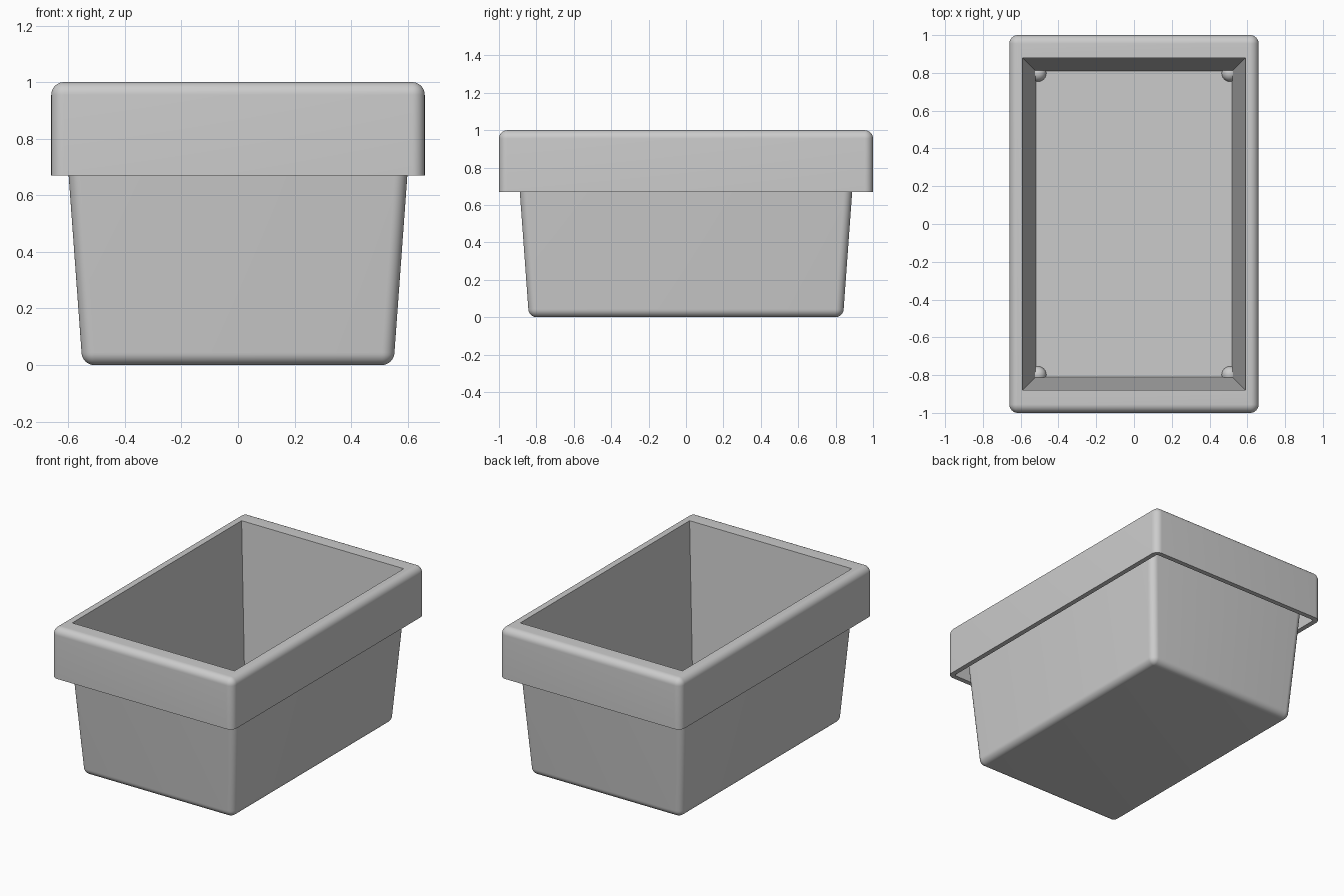
import bpy, bmesh, math

cube = bpy.data.objects.get("Cube")
if cube:
    bpy.data.objects.remove(cube, do_unlink=True)

R = 0.045      # edge fillet radius
SEG = 8        # segments per quarter round

grey = bpy.data.materials.new("light grey plastic")
grey.use_nodes = True
colour = (0.6, 0.6, 0.6, 1.0)
grey.diffuse_color = colour
grey.node_tree.nodes["Principled BSDF"].inputs["Base Color"].default_value = colour


def finish(bm, name):
    """Turn a bmesh into a smooth-shaded object with sharp creases."""
    mesh = bpy.data.meshes.new(name)
    bm.to_mesh(mesh)
    bm.free()
    mesh.materials.append(grey)
    obj = bpy.data.objects.new(name, mesh)
    bpy.context.collection.objects.link(obj)
    bpy.ops.object.select_all(action='DESELECT')
    obj.select_set(True)
    bpy.context.view_layer.objects.active = obj
    bpy.ops.object.shade_smooth_by_angle(angle=math.radians(30))
    return obj


def ring(bm, hx, hy, z, r):
    """Rounded rectangle with half sizes hx, hy and corner radius r."""
    verts = []
    for k, (sx, sy) in enumerate([(1, 1), (-1, 1), (-1, -1), (1, -1)]):
        for i in range(SEG + 1):
            a = math.pi / 2 * (k + i / SEG)
            verts.append(bm.verts.new((sx * (hx - r) + r * math.cos(a),
                                       sy * (hy - r) + r * math.sin(a), z)))
    return verts


# Section of the tub: from the underside, up the outside, round the rim, down inside
arc = [math.pi / 2 * i / SEG for i in range(SEG + 1)]
section = [(0.508 + R * math.sin(a), 0.798 + R * math.sin(a),
            R - R * math.cos(a), R * math.sin(a)) for a in arc]
section += [(0.62, 0.91, 0.965, R),       # top of tapered wall
            (0.628, 0.968, 0.965, 0.015),  # underside of rim
            (0.628, 0.968, 0.67, 0.015),   # inside of skirt
            (0.66, 1.0, 0.67, R)]          # bottom lip of skirt
section += [(0.615 + R * math.cos(a), 0.955 + R * math.cos(a),
             0.955 + R * math.sin(a), R * math.cos(a)) for a in arc]
section += [(0.59, 0.88, 1.0, 0.0),       # mouth
            (0.52, 0.81, 0.045, 0.0)]     # inner floor

bm = bmesh.new()
rings = [ring(bm, *s) for s in section]
for lo, hi in zip(rings, rings[1:]):
    n = len(lo)
    for i in range(n):
        j = (i + 1) % n
        bm.faces.new((lo[i], lo[j], hi[j], hi[i]))
bm.faces.new(rings[0][::-1])
bm.faces.new(rings[-1])
bmesh.ops.remove_doubles(bm, verts=bm.verts[:], dist=1e-5)
bmesh.ops.recalc_face_normals(bm, faces=bm.faces[:])
finish(bm, "tub")

# Small rounded bosses in the corners of the inner floor
for sx, side in ((1, "left"), (-1, "right")):
    for sy, end in ((-1, "front"), (1, "back")):
        bm = bmesh.new()
        bmesh.ops.create_uvsphere(bm, u_segments=24, v_segments=14, radius=R - 0.001)
        bmesh.ops.translate(bm, verts=bm.verts[:], vec=(sx * 0.508, sy * 0.798, R))
        finish(bm, f"floor_boss_{end}_{side}")
